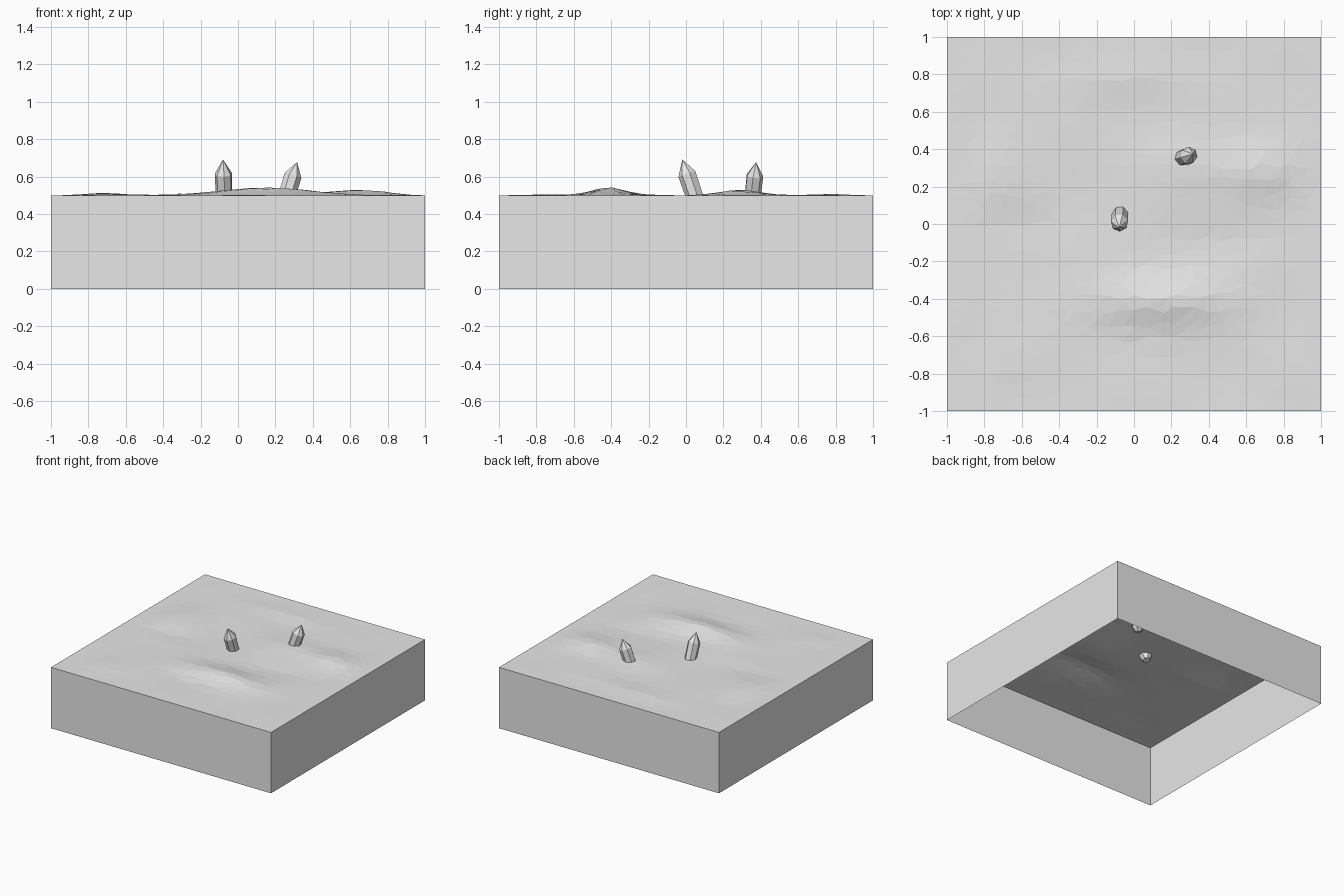
import bpy, bmesh, math, random
from mathutils import Vector

random.seed(4)
old = bpy.data.objects.get("Cube")
if old:
    bpy.data.objects.remove(old, do_unlink=True)

GREY = (0.8, 0.8, 0.8, 1)
stone = bpy.data.materials.new("stone_grey")
stone.use_nodes = True
stone.diffuse_color = GREY
stone.node_tree.nodes["Principled BSDF"].inputs["Base Color"].default_value = GREY

LEVEL = 0.5
# Hills: centre x, centre y, spread x, spread y, height
HILLS = [(0.15, -0.41, 0.34, 0.13, 0.042), (0.66, 0.28, 0.2, 0.15, 0.031),
         (0.3, 0.32, 0.25, 0.14, 0.012), (-0.72, 0.3, 0.15, 0.2, 0.012),
         (-0.1, 0.77, 0.4, 0.1, 0.008), (-0.7, -0.75, 0.15, 0.12, 0.006),
         (-0.6, 0.0, 0.25, 0.1, -0.008), (0.5, -0.08, 0.3, 0.1, -0.008)]


def ground_height(x, y):
    """Rolling ground that fades to a level rim."""
    z = sum(h * math.exp(-((x - cx) / sx) ** 2 - ((y - cy) / sy) ** 2)
            for cx, cy, sx, sy, h in HILLS)
    z += 0.003 * math.sin(7 * x + 2 * y) * math.sin(8 * y - x)
    fade = min(1, (1 - abs(x)) * 5) * min(1, (1 - abs(y)) * 5)
    return LEVEL + z * max(0, fade)


def finish(bm, name):
    mesh = bpy.data.meshes.new(name)
    bm.to_mesh(mesh)
    bm.free()
    mesh.materials.append(stone)
    obj = bpy.data.objects.new(name, mesh)
    bpy.context.collection.objects.link(obj)
    return obj


# Ground with side walls, open underneath
bm = bmesh.new()
bmesh.ops.create_grid(bm, x_segments=26, y_segments=26, size=1)
for v in bm.verts:
    if not v.is_boundary:
        v.co.x += random.uniform(-0.02, 0.02)
        v.co.y += random.uniform(-0.02, 0.02)
    v.co.z = ground_height(v.co.x, v.co.y)
bmesh.ops.triangulate(bm, faces=bm.faces[:])
rim = [e for e in bm.edges if e.is_boundary]
walls = bmesh.ops.extrude_edge_only(bm, edges=rim)["geom"]
for v in walls:
    if isinstance(v, bmesh.types.BMVert):
        v.co.z = 0
bmesh.ops.recalc_face_normals(bm, faces=bm.faces[:])
finish(bm, "ground_block")


def crystal(name, base, tip, radius, shoulder, sides=7, turn=0.3):
    """Leaning prism with a point on top and a blunt end below ground."""
    base, tip = Vector(base), Vector(tip)
    axis = tip - base
    bm = bmesh.new()
    rings = []
    for t, r in ((0, 0.6), (0.12, 0.95), (shoulder, 1.0)):
        centre = base + axis * t
        ring = []
        for i in range(sides):
            a = turn + math.tau * i / sides
            offset = Vector((math.cos(a), math.sin(a), 0)) * radius * r
            # tilt the ring square to the axis
            offset.z = -(offset.x * axis.x + offset.y * axis.y) / axis.z
            ring.append(bm.verts.new(centre + offset))
        rings.append(ring)
    top = bm.verts.new(tip)
    bm.faces.new(rings[0])
    for i in range(sides):
        j = (i + 1) % sides
        for low, high in zip(rings, rings[1:]):
            bm.faces.new((low[i], low[j], high[j], high[i]))
        bm.faces.new((rings[-1][i], rings[-1][j], top))
    bmesh.ops.recalc_face_normals(bm, faces=bm.faces[:])
    finish(bm, name)


crystal("centre_crystal", (-0.073, 0.062, 0.45), (-0.08, -0.02, 0.692), 0.047, 0.68)
crystal("back_crystal", (0.247, 0.35, 0.45), (0.316, 0.375, 0.678), 0.046, 0.68, turn=0.7)


def sliver(name, start, end, width=0.004, steps=16):
    """Hair-thin ridge lying along the ground."""
    a, b = Vector(start), Vector(end)
    side = (b - a).orthogonal().normalized() * width / 2
    bm = bmesh.new()
    previous = None
    for i in range(steps + 1):
        p = a.lerp(b, i / steps)
        pair = []
        for q in (p + side, p - side):
            pair.append(bm.verts.new((q.x, q.y, ground_height(q.x, q.y) + 0.003)))
        if previous:
            bm.faces.new((previous[0], previous[1], pair[1], pair[0]))
        previous = pair
    bmesh.ops.recalc_face_normals(bm, faces=bm.faces[:])
    finish(bm, name)


# Thin ridges beside the crystals
sliver("centre_ridge", (-0.35, -0.41), (-0.1, 0.02))
sliver("centre_short_ridge", (-0.12, 0.14), (-0.09, 0.09), steps=3)
sliver("back_ridge", (0.46, 0.55), (0.29, 0.41))
